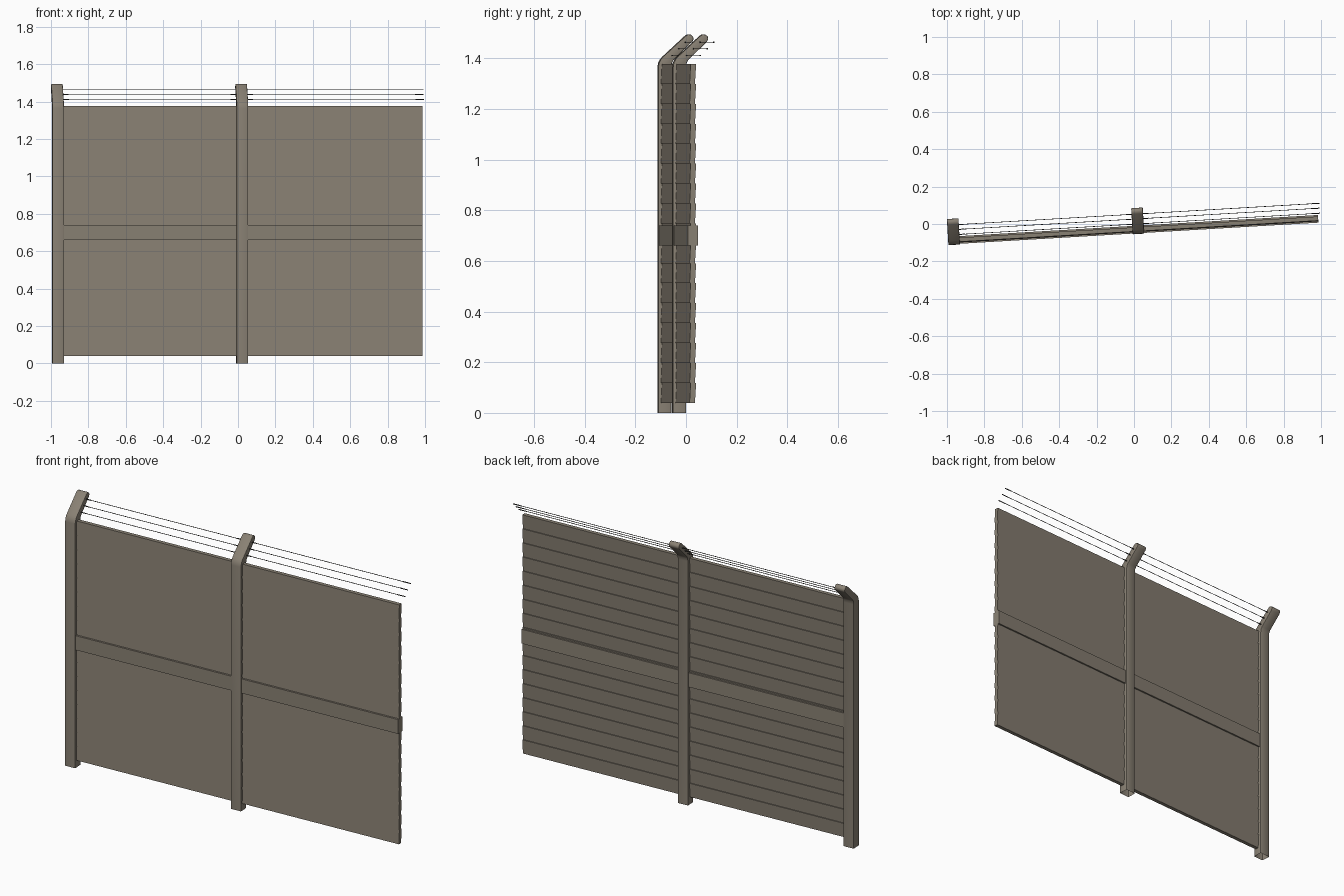
import bpy, bmesh, math
from mathutils import Matrix

if "Cube" in bpy.data.objects:
    bpy.data.objects.remove(bpy.data.objects["Cube"])

# Fence frame: u along the fence, v across it (+v = back), origin at the middle post
FRAME = Matrix.Translation((0.0225, -0.0275, 0)) @ Matrix.Rotation(math.radians(3.37), 4, 'Z')
BAY = 0.987
END = 0.964


def material(name, col):
    m = bpy.data.materials.new(name)
    m.diffuse_color = (*col, 1)
    m.use_nodes = True
    m.node_tree.nodes["Principled BSDF"].inputs["Base Color"].default_value = m.diffuse_color
    return m


STEEL = material("taupe_paint", (0.25, 0.218, 0.173))
WIRE = material("dark_wire", (0.05, 0.05, 0.045))


def extrude_profile(name, pts, u0, u1, mat, bevel=0.0, open_bottom=False):
    """Extrude a (v, z) outline along u."""
    bm = bmesh.new()
    a = [bm.verts.new((u0, v, z)) for v, z in pts]
    b = [bm.verts.new((u1, v, z)) for v, z in pts]
    n = len(pts)
    bm.faces.new(a)
    bm.faces.new(b[::-1])
    for i in range(n):
        j = (i + 1) % n
        bm.faces.new((a[j], a[i], b[i], b[j]))
    bmesh.ops.recalc_face_normals(bm, faces=bm.faces)
    if bevel:
        es = [e for e in bm.edges if abs(e.verts[0].co.x - e.verts[1].co.x) < 1e-6
              and max(v.co.z for v in e.verts) > 0.01]
        bmesh.ops.bevel(bm, geom=es, offset=bevel, segments=2, profile=0.5, affect='EDGES')
    if open_bottom:
        low = [f for f in bm.faces if all(v.co.z < 1e-4 for v in f.verts)]
        bmesh.ops.delete(bm, geom=low, context='FACES')
    me = bpy.data.meshes.new(name)
    bm.to_mesh(me)
    bm.free()
    me.materials.append(mat)
    ob = bpy.data.objects.new(name, me)
    ob.matrix_world = FRAME
    bpy.context.collection.objects.link(ob)
    return ob


def circle(v, z, r, n=6):
    return [(v + r * math.cos(2 * math.pi * i / n), z + r * math.sin(2 * math.pi * i / n))
            for i in range(n)]


# Posts with a bent, round-ended arm leaning to the back
POST = [(-0.026, 0), (-0.026, 1.365), (-0.023, 1.382), (-0.015, 1.397), (-0.0045, 1.408),
        (0.082, 1.488), (0.092, 1.494), (0.103, 1.493), (0.112, 1.485), (0.114, 1.475),
        (0.109, 1.465), (0.036, 1.394), (0.029, 1.382), (0.026, 1.365), (0.026, 0)]
for side, u in (("left", -BAY), ("middle", 0)):
    ob = extrude_profile(side + "_post", POST, u - 0.031, u + 0.031, STEEL, 0.004, True)
    bpy.context.view_layer.objects.active = ob
    ob.select_set(True)
    bpy.ops.object.shade_smooth_by_angle(angle=math.radians(35))
    ob.select_set(False)

# Sawtooth board panel outline: tops lean to the back, bottoms to the front
N, Z0, Z1 = 17, 0.04, 1.377
H = (Z1 - Z0) / N
front, back = [], []
for i in range(N):
    lo, hi = Z0 + i * H, Z0 + (i + 1) * H
    front += [(-0.015, lo), (-0.011, hi)]
    back += [(0.006, lo), (0.011, hi)]
PANEL = front + back[::-1]
RAIL = [(-0.022, 0.66), (-0.022, 0.74), (0.019, 0.74), (0.019, 0.66)]

for side, u0, u1 in (("left", -BAY + 0.02, -0.02), ("right", 0.02, END)):
    extrude_profile(side + "_panel", PANEL, u0, u1, STEEL)
    extrude_profile(side + "_rail", RAIL, u0, u1, STEEL)

# Three wires through the arms, with thicker sleeves at the ends of each bay
for k, (v, z) in enumerate(((0.028, 1.411), (0.055, 1.437), (0.081, 1.463))):
    extrude_profile(f"wire_{k}", circle(v, z, 0.0016), -BAY, END + 0.01, WIRE)
    for j, (u0, u1) in enumerate(((-BAY, -BAY + 0.06), (-0.06, 0.06), (END - 0.035, END + 0.011))):
        extrude_profile(f"wire_sleeve_{k}_{j}", circle(v, z, 0.0026), u0, u1, WIRE)
